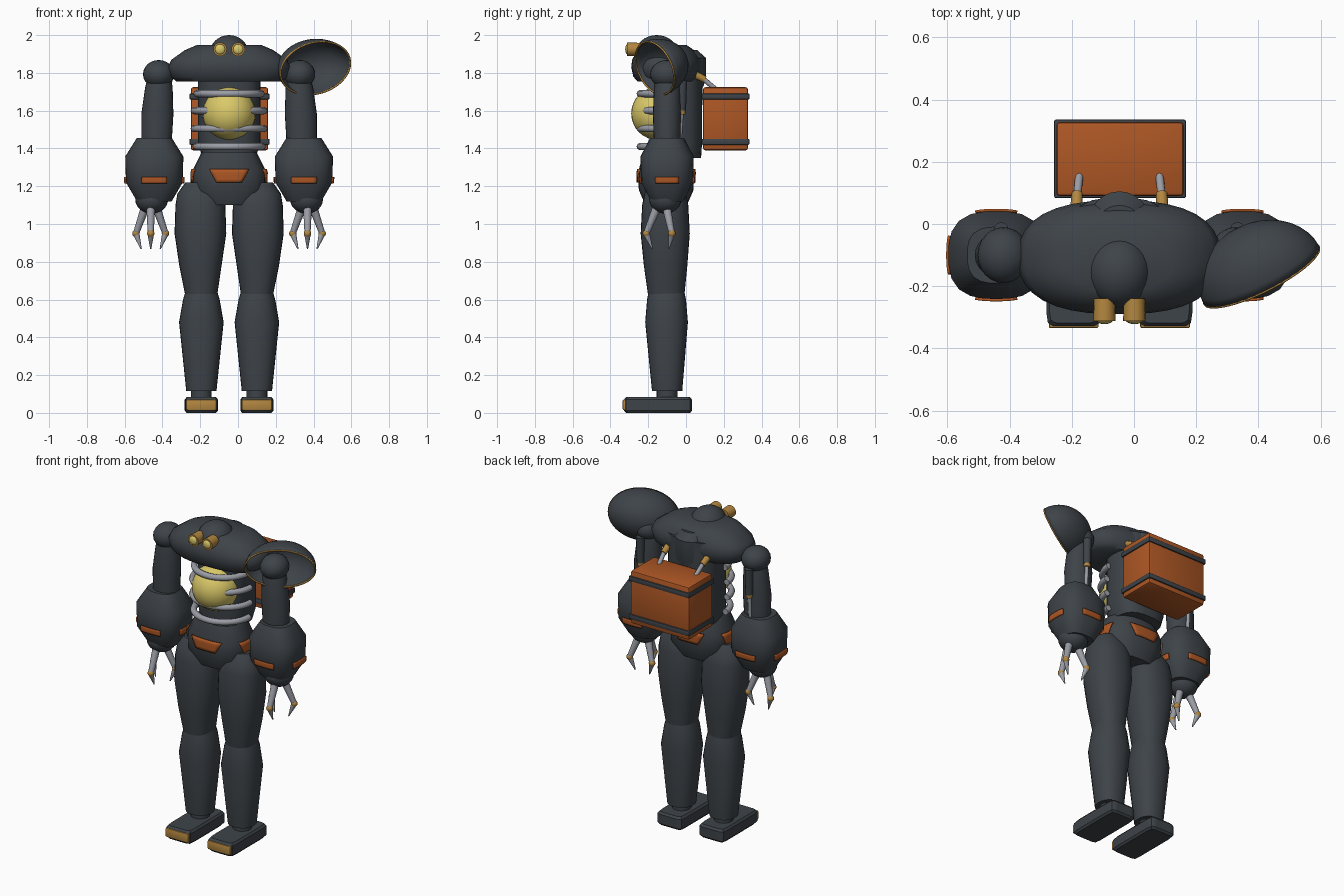
import bpy, bmesh, math
from mathutils import Vector, Matrix

if "Cube" in bpy.data.objects:
    bpy.data.objects.remove(bpy.data.objects["Cube"])

CX, CY = -0.047, -0.105   # body axis


def material(name, rgb):
    m = bpy.data.materials.new(name)
    m.diffuse_color = (*rgb, 1)
    m.use_nodes = True
    m.node_tree.nodes["Principled BSDF"].inputs["Base Color"].default_value = m.diffuse_color
    return m


DARK = material("dark_steel", (0.048, 0.057, 0.066))
ORANGE = material("rust_orange", (0.42, 0.095, 0.018))
GOLD = material("brass", (0.45, 0.24, 0.05))
YELLOW = material("pale_yellow", (0.70, 0.58, 0.14))
GREY = material("light_grey", (0.33, 0.34, 0.38))


def finish(name, bm, mat, angle=35):
    bmesh.ops.recalc_face_normals(bm, faces=bm.faces)
    me = bpy.data.meshes.new(name)
    bm.to_mesh(me)
    bm.free()
    me.materials.append(mat)
    for p in me.polygons:
        p.use_smooth = True
    me.set_sharp_from_angle(angle=math.radians(angle))
    ob = bpy.data.objects.new(name, me)
    bpy.context.collection.objects.link(ob)
    return ob


def surf(rings, z, a, p, off=0.0):
    """Point on a lofted body at height z and polar angle a."""
    for r0, r1 in zip(rings, rings[1:]):
        if z <= r1[0] + 1e-6:
            t = (z - r0[0]) / (r1[0] - r0[0])
            _, x, y, rx, ry = [u + (v - u) * t for u, v in zip(r0, r1)]
            break
    c, s = math.cos(a), math.sin(a)
    k = (abs(c) ** p + abs(s) ** p) ** (-1 / p)
    return Vector((x + (rx + off) * k * c, y + (ry + off) * k * s, z))


def loft(name, rings, mat=DARK, p=2.0, n=24, angle=35):
    """Stack of (z, x, y, rx, ry) superellipse rings with closed ends."""
    bm = bmesh.new()
    loops = [[bm.verts.new(surf(rings, r[0], 2 * math.pi * i / n, p)) for i in range(n)] for r in rings]
    for a, b in zip(loops, loops[1:]):
        for i in range(n):
            j = (i + 1) % n
            bm.faces.new((a[i], a[j], b[j], b[i]))
    bm.faces.new(loops[0])
    bm.faces.new(loops[-1])
    return finish(name, bm, mat, angle)


def patch(name, rings, p, a, z0, z1, half0, half1, mat=ORANGE, n=8):
    """Thin trapezoid plate that follows a lofted body."""
    bm = bmesh.new()
    rows = []
    for k in range(5):
        t = k / 4
        h = half0 + (half1 - half0) * t
        rows.append([bm.verts.new(surf(rings, z0 + (z1 - z0) * t, a + h * (2 * i / n - 1), p, 0.006))
                     for i in range(n + 1)])
    for u, v in zip(rows, rows[1:]):
        for i in range(n):
            bm.faces.new((u[i], u[i + 1], v[i + 1], v[i]))
    ob = finish(name, bm, mat)
    sol = ob.modifiers.new("thickness", "SOLIDIFY")
    sol.thickness, sol.offset = 0.008, 0
    return ob


def ball(name, c, r, mat=DARK, seg=24):
    bm = bmesh.new()
    bmesh.ops.create_uvsphere(bm, u_segments=seg, v_segments=seg // 2, radius=1)
    bmesh.ops.transform(bm, verts=bm.verts, matrix=Matrix.Translation(c) @ Matrix.Diagonal((*r, 1)))
    return finish(name, bm, mat)


def rod(name, a, b, r0, r1, mat, n=12):
    a, b = Vector(a), Vector(b)
    d = b - a
    bm = bmesh.new()
    bmesh.ops.create_cone(bm, cap_ends=True, segments=n, radius1=r0, radius2=r1, depth=d.length)
    m = Matrix.Translation((a + b) / 2) @ d.to_track_quat('Z', 'Y').to_matrix().to_4x4()
    bmesh.ops.transform(bm, verts=bm.verts, matrix=m)
    return finish(name, bm, mat)


def box(name, lo, hi, mat, bevel=0.01):
    lo, hi = Vector(lo), Vector(hi)
    bm = bmesh.new()
    bmesh.ops.create_cube(bm, size=1)
    bmesh.ops.transform(bm, verts=bm.verts, matrix=Matrix.Translation((lo + hi) / 2) @ Matrix.Diagonal((*(hi - lo), 1)))
    bmesh.ops.bevel(bm, geom=bm.edges[:], offset=bevel, segments=2, affect='EDGES', profile=0.5)
    return finish(name, bm, mat)


def tube(name, pts, r, mat, cyclic=False):
    cu = bpy.data.curves.new(name, 'CURVE')
    cu.dimensions, cu.bevel_depth, cu.bevel_resolution, cu.use_fill_caps = '3D', r, 2, True
    sp = cu.splines.new('POLY')
    sp.points.add(len(pts) - 1)
    for q, v in zip(sp.points, pts):
        q.co = (*v, 1)
    sp.use_cyclic_u = cyclic
    cu.materials.append(mat)
    ob = bpy.data.objects.new(name, cu)
    bpy.context.collection.objects.link(ob)


# Pelvis with four badges
pelvis = [(1.10, CX, CY, .145, .11), (1.18, CX, CY, .192, .145), (1.28, CX, CY, .195, .147), (1.38, CX, CY, .145, .12)]
loft("pelvis", pelvis, p=2.6, n=16)
for i in range(4):
    patch("pelvis_badge", pelvis, 2.6, i * math.pi / 2, 1.22, 1.29, .33, .52)

# Torso, glowing core and ribs
loft("torso", [(1.35, CX, -.045, .14, .125), (1.43, CX, -.045, .165, .13), (1.88, CX, -.045, .165, .13)], p=2.8)
loft("spine", [(1.35, CX, 0, .09, .08), (1.72, CX, 0, .1, .088), (1.76, CX, 0, .1, .105),
               (1.88, CX, 0, .1, .105), (1.92, CX, 0, .07, .06)])
ball("core", (CX, -.15, 1.585), (.14, .14, .14), YELLOW, 32)
for z, w in ((1.41, .175), (1.505, .185), (1.60, .185), (1.69, .17)):
    tube("rib", [(CX + w * math.cos(a), -.075 + .168 * math.sin(a), z)
                 for a in [math.pi * (1 + i / 24) for i in range(25)]], .019, GREY)

# Shoulder yoke
loft("shoulders", [(1.755, CX, -.107, .28, .15), (1.78, CX, -.107, .31, .172), (1.83, CX, -.107, .325, .183),
                   (1.87, CX, -.107, .305, .178), (1.92, CX, -.107, .235, .15), (1.948, CX, -.107, .17, .11)],
     p=2.5, n=40, angle=45)

# Head and eyes
ball("head", (CX, -.155, 1.90), (.104, .115, .10), DARK, 32)
for s in (-1, 1):
    x = CX + s * .048
    rod("eye_rim", (x, -.24, 1.925), (x, -.312, 1.925), .034, .036, GOLD, 20)
    ball("eye_lens", (x, -.308, 1.925), (.028, .014, .028), YELLOW, 16)

for s in (-1, 1):
    # Leg and foot
    x = CX + s * .147
    loft("foot", [(0, x, -.148, .078, .17), (.012, x, -.148, .088, .18),
                  (.07, x, -.148, .088, .18), (.083, x, -.148, .078, .17)], p=12, n=48)
    box("toe_cap", (x - .08, -.335, .014), (x + .08, -.31, .07), GOLD, .006)
    rod("ankle", (x, -.1, .07), (x, -.1, .14), .055, .055, DARK, 20)
    loft("shin", [(.115, x, -.1, .08, .08), (.48, x, -.103, .118, .113), (.60, x, -.103, .097, .103),
                  (.64, x, -.103, .085, .095)], p=2.3)
    x = CX + s * .152
    loft("thigh", [(.63, x - s * .004, -.105, .086, .097), (.78, x, -.108, .112, .115), (.95, x, -.11, .137, .13),
                   (1.10, x, -.11, .132, .122), (1.16, x, -.11, .122, .11), (1.22, x, -.11, .08, .075)], p=2.3)

    # Arm
    ball("shoulder_ball", (CX + s * .373, -.1, 1.793), (.083, .09, .075))
    x = CX + s * .38
    loft("upper_arm", [(1.43, x + s * .004, -.1, .08, .07), (1.58, x, -.1, .085, .075),
                       (1.72, x - s * .008, -.1, .073, .07), (1.79, x - s * .012, -.1, .06, .06)])
    rod("piston_sleeve", (x, -.022, 1.60), (x, -.018, 1.76), .022, .024, DARK)
    rod("piston_ring", (x, -.024, 1.58), (x, -.022, 1.605), .02, .02, GOLD)
    rod("piston_rod", (x, -.035, 1.43), (x, -.024, 1.59), .012, .012, GREY)
    x = CX + s * .396
    arm = [(1.12, x, -.1, .092, .085), (1.22, x, -.1, .15, .138), (1.357, x, -.1, .154, .141), (1.455, x, -.1, .093, .09)]
    loft("forearm", arm, p=2.8)
    for i in range(4):
        patch("forearm_badge", arm, 2.8, i * math.pi / 2, 1.215, 1.25, .42, .42)

    # Hand with three claws
    x = CX + s * .41
    ball("hand", (x, -.11, 1.13), (.087, .085, .075))
    for k in range(3):
        d = Vector((math.cos(math.radians(120 * k - 90)), math.sin(math.radians(120 * k - 90)), 0))
        c = Vector((x + s * .005, -.12, 0))
        joint = c + d * .09 + Vector((0, 0, .95))
        root = c + d * .035 + Vector((0, 0, 1.085))
        rod("finger", root, joint, .023, .016, GREY)
        ball("finger_joint", joint, (.02, .02, .02), GOLD, 12)
        rod("claw", joint, c + d * .058 + Vector((0, 0, .868)), .018, .003, GREY)

    # Backpack hooks
    x = CX + s * .133
    rod("hook_base", (x + s * .005, .05, 1.79), (x + s * .003, .10, 1.765), .02, .018, GOLD)
    rod("hook", (x + s * .003, .09, 1.77), (x - s * .004, .155, 1.715), .013, .013, GREY)

# Backpack with straps
box("backpack", (-.25, .09, 1.39), (.16, .328, 1.724), ORANGE, .012)
for z in (1.435, 1.675):
    box("backpack_band", (-.257, .083, z - .016), (.167, .336, z + .016), DARK, .006)

# Single dish-shaped pauldron with a brass edge
n = Vector((.42, -.80, -.33)).normalized()
u = Vector((.90, .42, .10))
u = (u - n * u.dot(n)).normalized()
v = n.cross(u)
M = Matrix((u, v, n)).transposed().to_4x4()
M.translation = Vector((.41, -.165, 1.825))
bm = bmesh.new()
bmesh.ops.create_uvsphere(bm, u_segments=40, v_segments=20, radius=1)
bmesh.ops.delete(bm, geom=[q for q in bm.verts if q.co.z > .01], context='VERTS')
bmesh.ops.transform(bm, verts=bm.verts, matrix=M @ Matrix.Diagonal((.205, .148, .17, 1)))
pauldron = finish("pauldron", bm, DARK, 60)
sol = pauldron.modifiers.new("thickness", "SOLIDIFY")
sol.thickness, sol.offset = .008, 0
tube("pauldron_rim", [M @ Vector((.205 * math.cos(a), .148 * math.sin(a), 0))
                      for a in [2 * math.pi * i / 48 for i in range(48)]], .005, GOLD, True)
